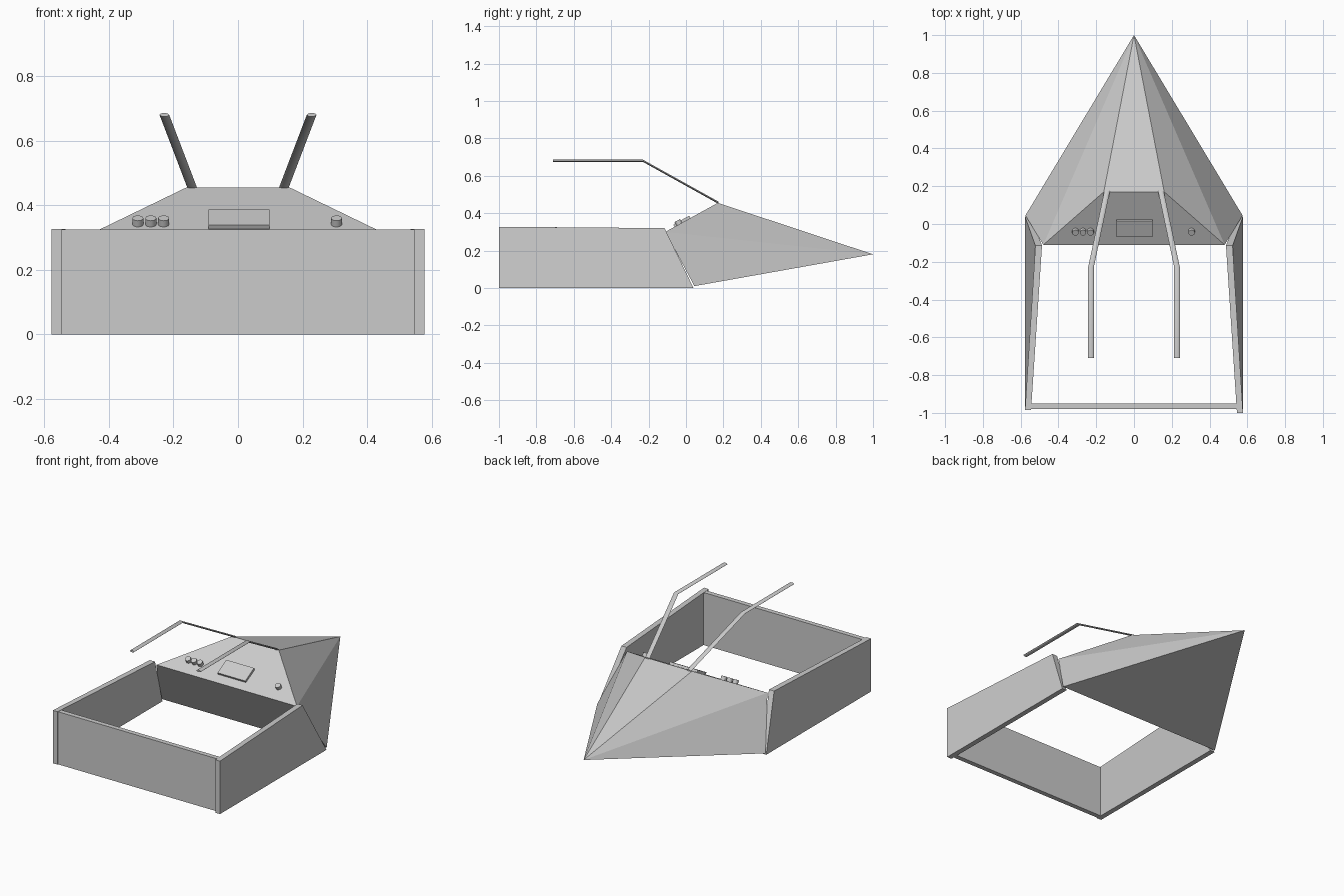
import bpy, bmesh
from math import cos, sin, pi, atan2
from mathutils import Matrix, Vector

if "Cube" in bpy.data.objects:
    bpy.data.objects.remove(bpy.data.objects["Cube"])


def finish(name, bm):
    bmesh.ops.recalc_face_normals(bm, faces=bm.faces)
    mesh = bpy.data.meshes.new(name)
    bm.to_mesh(mesh)
    bm.free()
    ob = bpy.data.objects.new(name, mesh)
    bpy.context.collection.objects.link(ob)
    return ob


def loft(name, rings, cap=True):
    """Skin a series of closed rings with equal point counts."""
    bm = bmesh.new()
    vs = [[bm.verts.new(p) for p in r] for r in rings]
    n = len(rings[0])
    for a, b in zip(vs, vs[1:]):
        for i in range(n):
            j = (i + 1) % n
            bm.faces.new((a[i], a[j], b[j], b[i]))
    if cap:
        bm.faces.new(vs[0])
        bm.faces.new(vs[-1])
    return finish(name, bm)


# Pointed nose: half profile mirrored, joined to the tip
bm = bmesh.new()
tip = bm.verts.new((0, 1, 0.18))
half = [(0.575, 0.045, 0.01), (0.48, -0.11, 0.30), (0.16, 0.17, 0.455)]
R = [bm.verts.new(p) for p in half]
L = [bm.verts.new((-x, y, z)) for x, y, z in half]
bm.faces.new((R[0], R[1], L[1], L[0]))   # bulkhead
bm.faces.new((R[1], R[2], L[2], L[1]))   # dashboard
bm.faces.new((R[2], tip, L[2]))          # hood
bm.faces.new((R[0], L[0], tip))          # underside
for s in (R, L):
    bm.faces.new((s[0], s[1], tip))
    bm.faces.new((s[1], s[2], tip))
finish("nose", bm)

# Side walls lean in toward the nose
for side, s, rear in (("left", -1, -0.985), ("right", 1, -1.0)):
    back = [(s * 0.545, rear, 0), (s * 0.577, rear, 0),
            (s * 0.577, rear, 0.327), (s * 0.545, rear, 0.327)]
    front = [(s * 0.545, 0.04, 0), (s * 0.577, 0.04, 0),
             (s * 0.522, -0.115, 0.32), (s * 0.487, -0.115, 0.32)]
    loft(side + "_wall", [back, front])

# Rear wall
loft("rear_wall", [[(x, -0.98, 0), (x, -0.95, 0), (x, -0.95, 0.325), (x, -0.98, 0.325)]
                   for x in (-0.547, 0.547)])

# Handlebars: flattened tube along a bent path
for side, s in (("left", -1), ("right", 1)):
    path = [(0.142, 0.175, 0.455), (0.228, -0.23, 0.68), (0.228, -0.71, 0.68)]
    rings = []
    for x, y, z in path:
        rings.append([(s * x + 0.015 * cos(k * pi / 4), y, z + 0.006 * sin(k * pi / 4))
                      for k in range(8)])
    ob = loft(side + "_handlebar", rings)
    ob.data.shade_smooth()
    ob.data.set_sharp_from_angle(angle=0.9)

# Dashboard fittings sit on the sloping panel
tilt = atan2(0.155, 0.28)


def on_dash(x, y, lift):
    base = Vector((x, y, 0.30 + (y + 0.11) * 0.155 / 0.28))
    return Matrix.Translation(base) @ Matrix.Rotation(tilt, 4, 'X') @ Matrix.Translation((0, 0, lift))


bm = bmesh.new()
bmesh.ops.create_cube(bm, size=1, matrix=on_dash(0.003, -0.019, 0.005)
                      @ Matrix.Diagonal((0.19, 0.098, 0.018, 1)))
finish("screen", bm)

for i, x in enumerate((-0.31, -0.27, -0.23, 0.305)):
    bm = bmesh.new()
    bmesh.ops.create_cone(bm, cap_ends=True, segments=12, radius1=0.017, radius2=0.017,
                          depth=0.026, matrix=on_dash(x, -0.036, 0.009))
    ob = finish(f"knob_{i + 1}", bm)
    ob.data.shade_smooth()
    ob.data.set_sharp_from_angle(angle=0.7)
